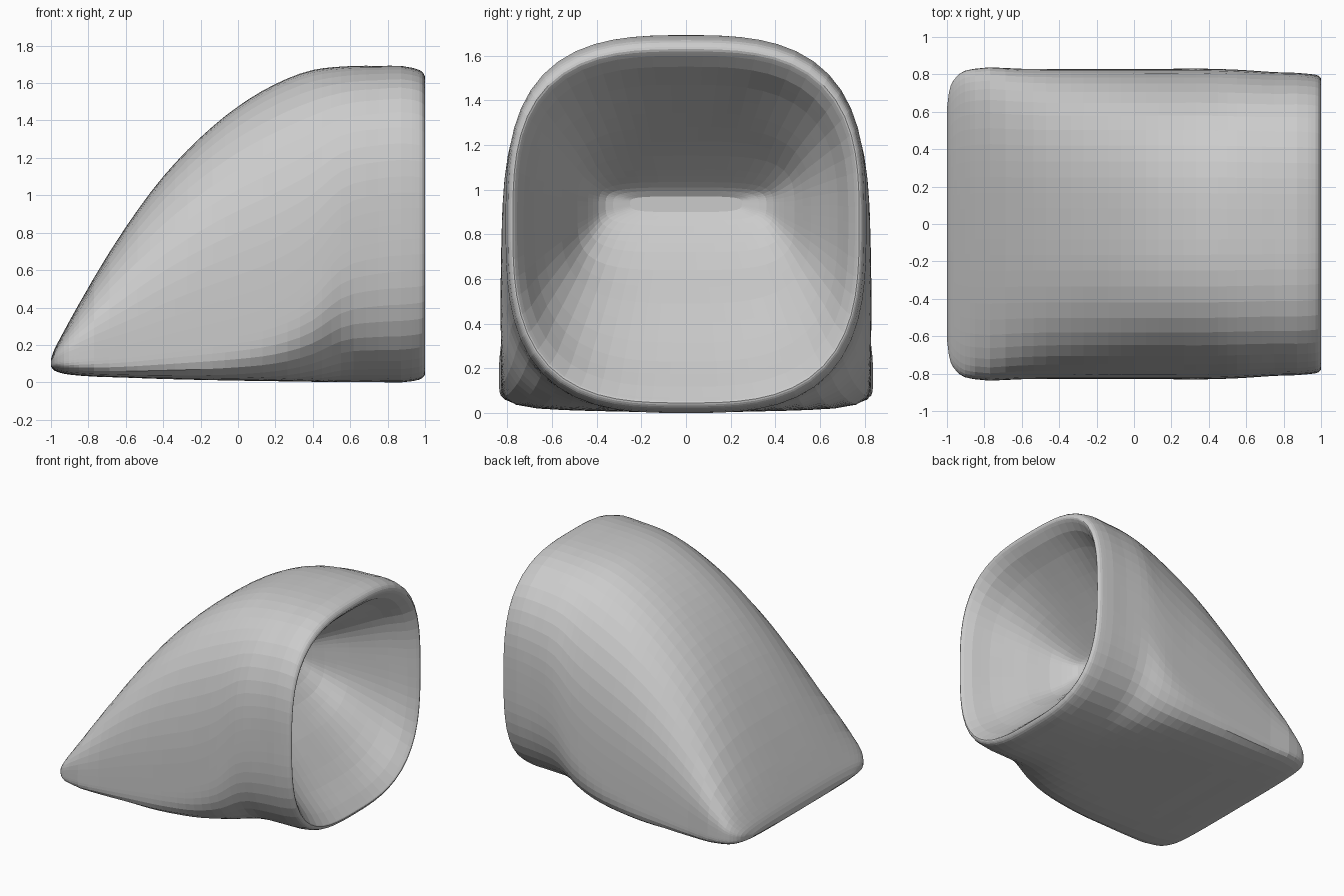
import bpy, bmesh, math

if "Cube" in bpy.data.objects:
    bpy.data.objects.remove(bpy.data.objects["Cube"])

# Cross-sections along the shell, from nose to rim, then back into the hollow:
# x, half width, bottom z, widest z, top z, lower squareness, upper squareness
KEYS = [
    (-1.00, 0.62, 0.085, 0.10, 0.125, 4, 3),
    (-0.98, 0.74, 0.062, 0.12, 0.18, 4, 3),
    (-0.93, 0.805, 0.046, 0.14, 0.275, 5, 3),
    (-0.85, 0.83, 0.036, 0.16, 0.42, 6, 3),
    (-0.60, 0.83, 0.025, 0.20, 0.83, 8, 2.9),
    (-0.40, 0.83, 0.018, 0.25, 1.10, 8, 2.8),
    (-0.20, 0.83, 0.013, 0.30, 1.31, 8, 2.8),
    (0.00, 0.83, 0.009, 0.35, 1.475, 6.5, 2.8),
    (0.20, 0.83, 0.006, 0.42, 1.595, 5, 2.8),
    (0.40, 0.83, 0.003, 0.56, 1.67, 3.6, 2.8),
    (0.55, 0.825, 0.001, 0.75, 1.688, 3.0, 2.8),
    (0.75, 0.812, 0.001, 0.83, 1.692, 3.0, 2.9),
    (0.93, 0.803, 0.006, 0.85, 1.682, 3.0, 3.0),
    (0.985, 0.793, 0.022, 0.85, 1.66, 3.0, 3.0),
    (1.00, 0.776, 0.045, 0.85, 1.63, 3.0, 3.0),
    (0.98, 0.757, 0.068, 0.85, 1.60, 3.0, 3.0),
    (0.80, 0.680, 0.23, 0.87, 1.47, 3.0, 3.0),
    (0.55, 0.560, 0.49, 0.89, 1.28, 3.2, 3.2),
    (0.32, 0.440, 0.72, 0.91, 1.09, 4, 4),
    (0.23, 0.360, 0.84, 0.93, 1.01, 4, 4),
    (0.20, 0.250, 0.90, 0.94, 0.97, 4, 4),
]
STEPS = 3
SIDES = 64


def smooth_rows(keys):
    """Spline through the key sections."""
    rows = []
    for i in range(len(keys) - 1):
        p0, p1 = keys[max(i - 1, 0)], keys[i]
        p2, p3 = keys[i + 1], keys[min(i + 2, len(keys) - 1)]
        # chord lengths keep the spline from overshooting between uneven keys
        d = [max(math.dist((a[0], a[1], a[4]), (b[0], b[1], b[4])), 1e-4)
             for a, b in ((p0, p1), (p1, p2), (p2, p3))]
        for s in range(STEPS):
            t = s / STEPS
            row = []
            for a, b, c, e in zip(p0, p1, p2, p3):
                mid = (c - b) / d[1]
                m1 = mid if i == 0 else ((b - a) / d[0] * d[1] + mid * d[0]) / (d[0] + d[1])
                m2 = mid if i == len(keys) - 2 else (mid * d[2] + (e - c) / d[2] * d[1]) / (d[1] + d[2])
                row.append((2*t**3 - 3*t**2 + 1) * b + (t**3 - 2*t**2 + t) * d[1] * m1
                           + (3*t**2 - 2*t**3) * c + (t**3 - t**2) * d[1] * m2)
            rows.append(row)
    rows.append(list(keys[-1]))
    return rows


def section(x, w, zb, zc, zt, nb, nt):
    """Rounded-square ring with different upper and lower corners."""
    pts = []
    for k in range(SIDES):
        a = 2 * math.pi * k / SIDES
        c, s = math.cos(a), math.sin(a)
        n, h = (nt, zt - zc) if s >= 0 else (nb, zc - zb)
        # polar form spaces the points evenly around the corners
        r = (abs(c) ** n + abs(s) ** n) ** (-1 / n)
        pts.append((min(x, 1.0), w * r * c, zc + h * r * s))
    return pts


# Hollow scoop shell
bm = bmesh.new()
rings = [[bm.verts.new(p) for p in section(*row)] for row in smooth_rows(KEYS)]
for r0, r1 in zip(rings, rings[1:]):
    for k in range(SIDES):
        j = (k + 1) % SIDES
        bm.faces.new((r0[k], r0[j], r1[j], r1[k]))
bm.faces.new(rings[0])
bm.faces.new(rings[-1])
bmesh.ops.recalc_face_normals(bm, faces=bm.faces)

mesh = bpy.data.meshes.new("scoop_shell")
bm.to_mesh(mesh)
bm.free()
shell = bpy.data.objects.new("scoop_shell", mesh)
bpy.context.collection.objects.link(shell)

# Plain grey
grey = bpy.data.materials.new("light_grey")
grey.diffuse_color = (0.6, 0.6, 0.6, 1)
grey.use_nodes = True
grey.node_tree.nodes["Principled BSDF"].inputs["Base Color"].default_value = grey.diffuse_color
mesh.materials.append(grey)
